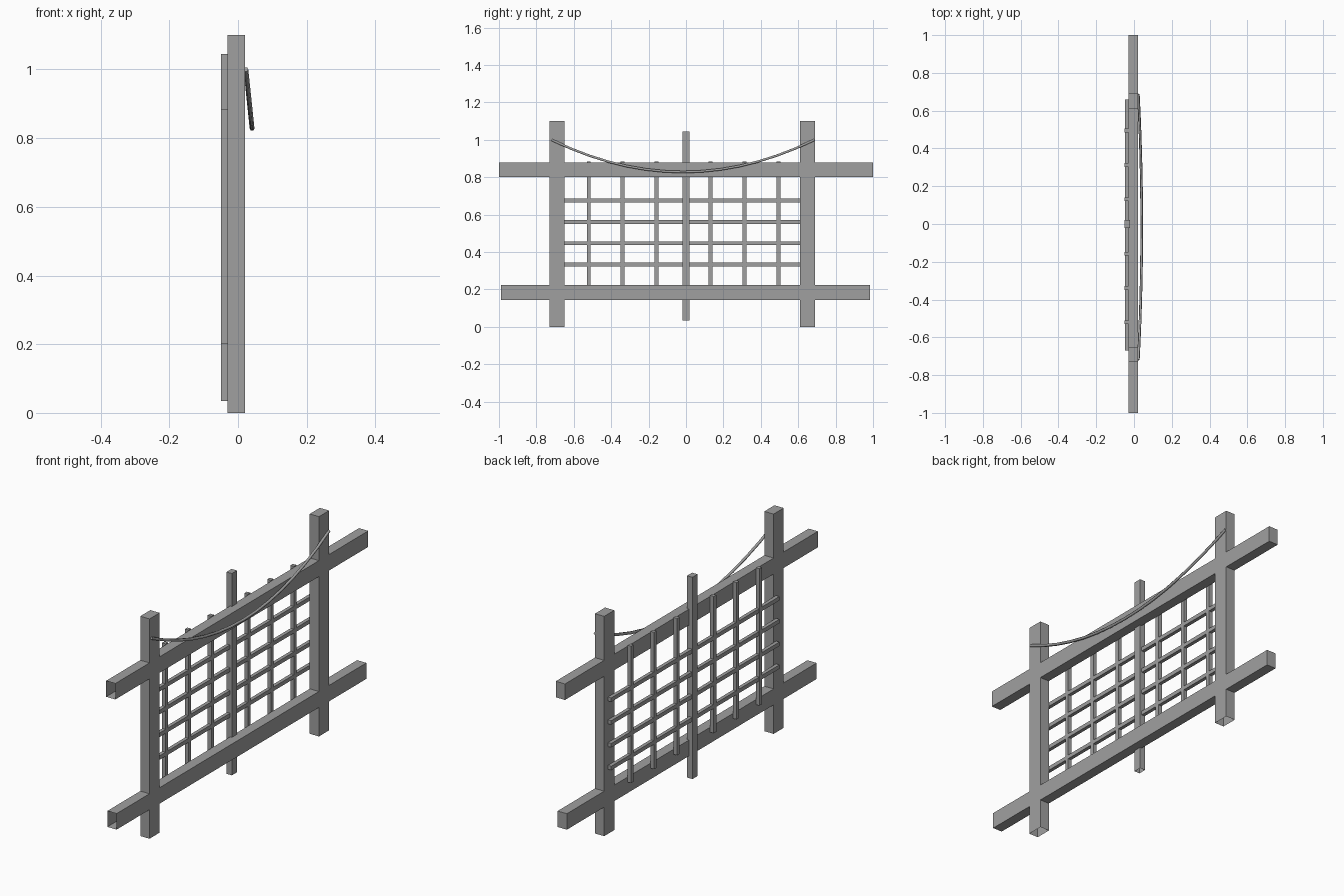
import bpy
import bmesh
from mathutils import Vector

cube = bpy.data.objects.get("Cube")
if cube:
    bpy.data.objects.remove(cube, do_unlink=True)

grey = bpy.data.materials.new("weathered_grey")
grey.use_nodes = True
colour = (0.35, 0.35, 0.35, 1)
grey.diffuse_color = colour
grey.node_tree.nodes["Principled BSDF"].inputs["Base Color"].default_value = colour


def beam(name, xs, ys, zs, open_end):
    """Box beam between the given extents, left open on the side facing open_end."""
    bm = bmesh.new()
    bmesh.ops.create_cube(bm, size=1)
    ends = [f for f in bm.faces if f.normal.dot(Vector(open_end)) > 0.9]
    bmesh.ops.delete(bm, geom=ends, context='FACES_ONLY')
    for v in bm.verts:
        v.co = [(lo + hi) / 2 + c * (hi - lo) for c, (lo, hi) in zip(v.co, (xs, ys, zs))]
    mesh = bpy.data.meshes.new(name)
    bm.to_mesh(mesh)
    bm.free()
    mesh.materials.append(grey)
    bpy.context.collection.objects.link(bpy.data.objects.new(name, mesh))


DOWN, FRONT = (0, 0, -1), (0, -1, 0)
FRAME = (-0.03, 0.021)

# Posts and rails
beam("front_post", FRAME, (-0.73, -0.65), (0, 1.1), DOWN)
beam("back_post", FRAME, (0.61, 0.69), (0, 1.1), DOWN)
beam("upper_rail", FRAME, (-1, 1), (0.8, 0.88), FRONT)
beam("lower_rail", FRAME, (-0.99, 0.985), (0.145, 0.225), FRONT)

# Centre stake and lattice
beam("centre_stake", (-0.05, -0.02), (-0.02, 0.02), (0.035, 1.045), DOWN)
for i, y in enumerate((-0.52, -0.339, -0.158, 0.131, 0.313, 0.495)):
    beam(f"lattice_upright_{i + 1}", (-0.05, -0.03), (y - 0.01, y + 0.01), (0.2, 0.885), DOWN)
for i in range(4):
    z = 0.333 + i * 0.114
    beam(f"lattice_bar_{i + 1}", (-0.048, -0.03), (-0.67, 0.66), (z - 0.01, z + 0.01), FRONT)

# Sagging rope between the posts
curve = bpy.data.curves.new("rope", 'CURVE')
curve.dimensions = '3D'
curve.bevel_depth = 0.007
curve.bevel_resolution = 1
curve.use_fill_caps = True
segments = 14
spline = curve.splines.new('POLY')
spline.points.add(segments)
for i, p in enumerate(spline.points):
    t = 2 * i / segments - 1
    p.co = (0.041 - 0.018 * t * t, -0.016 + 0.703 * t, 0.828 + 0.172 * t * t, 1)
curve.materials.append(grey)
bpy.context.collection.objects.link(bpy.data.objects.new("rope", curve))
